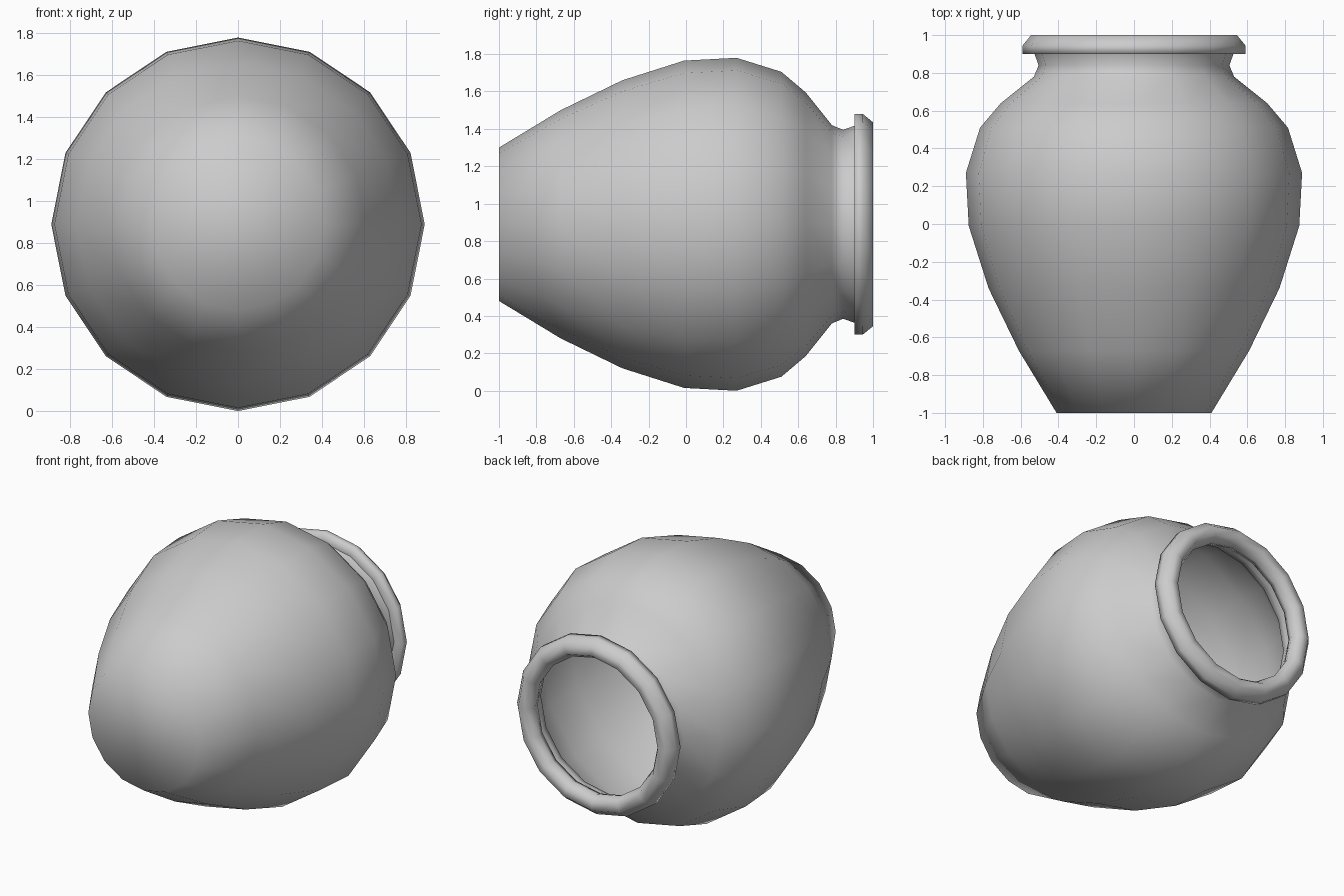
import bpy, bmesh
from math import sin, cos, pi

cube = bpy.data.objects.get("Cube")
if cube:
    bpy.data.objects.remove(cube, do_unlink=True)

SIDES = 16
AXIS_Z = 0.89

clay = bpy.data.materials.new("grey clay")
clay.use_nodes = True
colour = (0.6, 0.6, 0.6, 1)
clay.diffuse_color = colour
clay.node_tree.nodes["Principled BSDF"].inputs["Base Color"].default_value = colour


def lathe(name, profile, closed=False, cap_start=False):
    """Turn a (radius, y) profile around the jar's lying axis."""
    bm = bmesh.new()
    rings = []
    for r, y in profile:
        angles = [2 * pi * i / SIDES for i in range(SIDES)]
        rings.append([bm.verts.new((r * sin(a), y, AXIS_Z + r * cos(a))) for a in angles])
    pairs = list(zip(rings, rings[1:]))
    if closed:
        pairs.append((rings[-1], rings[0]))
    for a, b in pairs:
        for i in range(SIDES):
            j = (i + 1) % SIDES
            bm.faces.new((a[i], a[j], b[j], b[i]))
    if cap_start:
        bm.faces.new(rings[0])
    bmesh.ops.recalc_face_normals(bm, faces=bm.faces)
    for f in bm.faces:
        f.smooth = True
    mesh = bpy.data.meshes.new(name)
    bm.to_mesh(mesh)
    bm.free()
    mesh.materials.append(clay)
    obj = bpy.data.objects.new(name, mesh)
    bpy.context.collection.objects.link(obj)
    return obj


# Body: base, belly, shoulder and neck
lathe("jar_body", [
    (0.41, -1.0), (0.61, -0.67), (0.77, -0.34), (0.875, -0.01),
    (0.89, 0.27), (0.815, 0.51), (0.705, 0.64), (0.53, 0.78),
    (0.505, 0.84), (0.53, 0.91),
], cap_start=True)

# Rim: rounded ring around the mouth
lathe("jar_rim", [
    (0.53, 0.90), (0.59, 0.90), (0.59, 0.945), (0.545, 1.0),
    (0.49, 1.0), (0.455, 0.945), (0.47, 0.90),
], closed=True)
